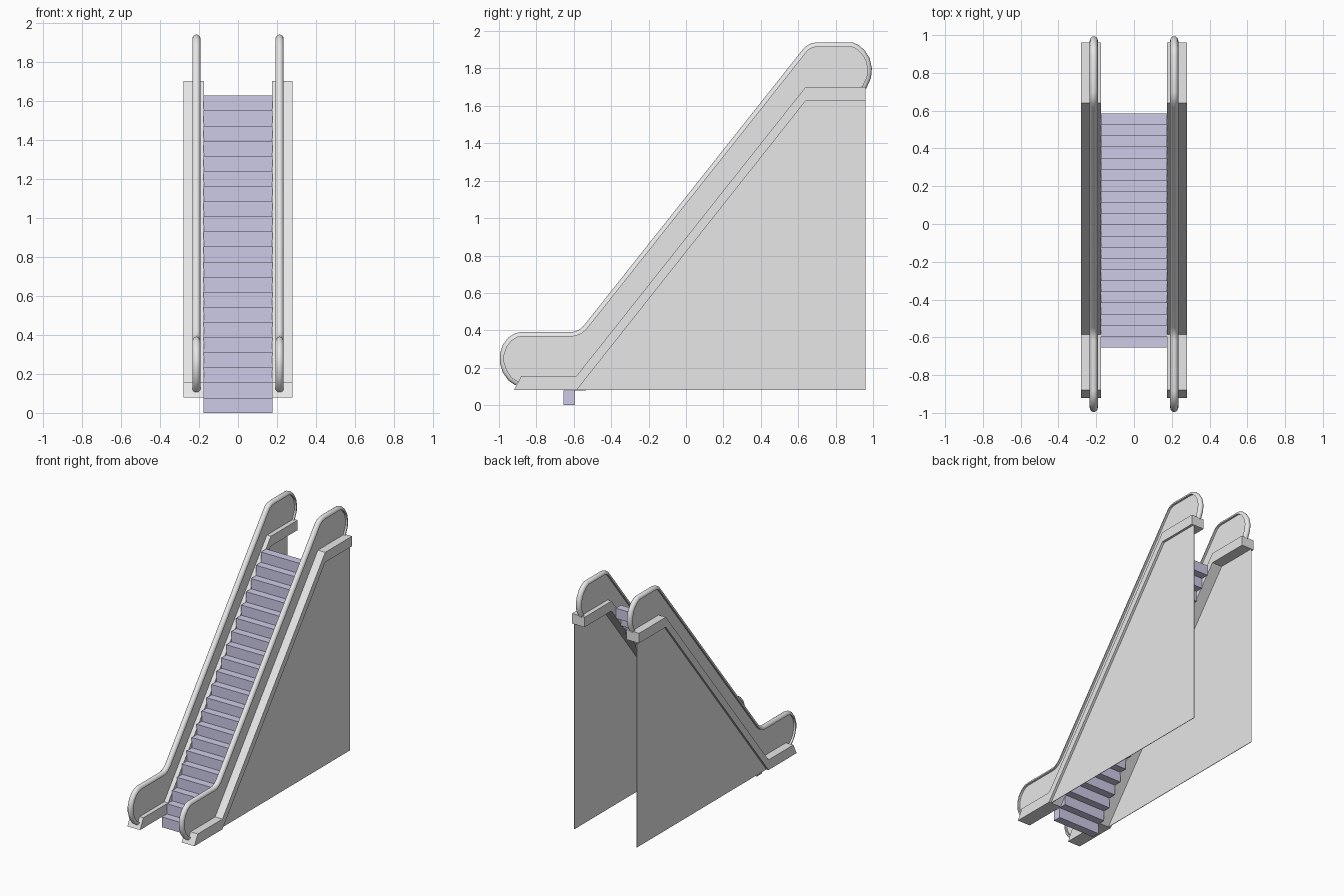
import bpy, bmesh, math
from mathutils import Vector

if "Cube" in bpy.data.objects:
    bpy.data.objects.remove(bpy.data.objects["Cube"])


def material(name, rgb):
    m = bpy.data.materials.new(name)
    m.diffuse_color = (*rgb, 1.0)
    m.use_nodes = True
    m.node_tree.nodes["Principled BSDF"].inputs["Base Color"].default_value = m.diffuse_color
    return m


GREY = material("light grey", (0.8, 0.8, 0.8))
LILAC = material("pale lilac", (0.67, 0.66, 0.88))


def finish(bm, name, mat, mirror=True):
    bmesh.ops.recalc_face_normals(bm, faces=bm.faces)
    me = bpy.data.meshes.new(name)
    bm.to_mesh(me)
    bm.free()
    me.materials.append(mat)
    ob = bpy.data.objects.new(name, me)
    bpy.context.collection.objects.link(ob)
    if mirror:
        ob.modifiers.new("other_side", 'MIRROR').use_axis[0] = True
    return ob


def slab(name, outline, x0, x1):
    """Extrude a (y, z) outline from x0 to x1, mirrored to both sides."""
    bm = bmesh.new()
    face = bm.faces.new([bm.verts.new((x0, y, z)) for y, z in outline])
    ext = bmesh.ops.extrude_face_region(bm, geom=[face])
    verts = [g for g in ext["geom"] if isinstance(g, bmesh.types.BMVert)]
    bmesh.ops.translate(bm, vec=(x1 - x0, 0, 0), verts=verts)
    return finish(bm, name, GREY)


# Skirt that follows the incline on each side of the steps
slab("skirt", [(-0.92, 0.08), (-0.88, 0.157), (-0.585, 0.157), (0.64, 1.702),
               (0.96, 1.702), (0.96, 1.627), (0.64, 1.627), (-0.585, 0.08)],
     0.174, 0.28)

# Thin outer wall under the skirt
slab("side_wall", [(-0.585, 0.08), (0.64, 1.627), (0.96, 1.627), (0.96, 0.08)],
     0.258, 0.262)

# Inner edge of the handrail, from the lower front end to the upper back end
RAIL_X = 0.213
path = [(-0.898, 0.126), (-0.932, 0.148), (-0.958, 0.185), (-0.972, 0.23),
        (-0.972, 0.27), (-0.958, 0.312), (-0.932, 0.345), (-0.905, 0.362),
        (-0.88, 0.367), (-0.61, 0.367), (-0.585, 0.371), (-0.557, 0.384),
        (-0.531, 0.406), (0.634, 1.875), (0.652, 1.897), (0.675, 1.911),
        (0.70, 1.916), (0.885, 1.916), (0.91, 1.905), (0.938, 1.88),
        (0.96, 1.845), (0.97, 1.80), (0.966, 1.755), (0.942, 1.703)]

# Balustrade panel filling the space between handrail and skirt
slab("balustrade_panel", path + [(0.94, 1.68), (0.65, 1.68), (-0.58, 0.13)],
     RAIL_X - 0.006, RAIL_X + 0.006)

# Handrail: domed section swept along the path
HALF_W, RISE, N = 0.0215, 0.024, 10
bm = bmesh.new()
rings = []
pts = [Vector(p) for p in path]
for i, p in enumerate(pts):
    a = (p - pts[i - 1]).normalized() if i else None
    b = (pts[i + 1] - p).normalized() if i < len(pts) - 1 else None
    d = ((a or b) + (b or a)).normalized()
    n = Vector((-d.y, d.x))
    ring = []
    for k in range(N + 1):
        t = math.pi * k / N
        q = p + n * RISE * math.sin(t)
        ring.append(bm.verts.new((RAIL_X + HALF_W * math.cos(t), q.x, q.y)))
    rings.append(ring)
for r, s in zip(rings, rings[1:]):
    for k in range(N + 1):
        j = (k + 1) % (N + 1)
        bm.faces.new((r[k], r[j], s[j], s[k]))
bm.faces.new(rings[0])
bm.faces.new(rings[-1])
rail = finish(bm, "handrail", GREY)
bpy.context.view_layer.objects.active = rail
rail.select_set(True)
bpy.ops.object.shade_smooth_by_angle(angle=math.radians(40))

# Flight of separate box steps
STEPS, RISER, GOING, DEPTH = 21, 1.627 / 21, 0.059, 0.061
bm = bmesh.new()
for i in range(STEPS):
    made = bmesh.ops.create_cube(bm, size=1.0)["verts"]
    bmesh.ops.scale(bm, vec=(0.352, DEPTH, RISER), verts=made)
    bmesh.ops.translate(bm, verts=made, vec=(
        0, -0.655 + i * GOING + DEPTH / 2, (i + 0.5) * RISER))
finish(bm, "steps", LILAC, mirror=False)
